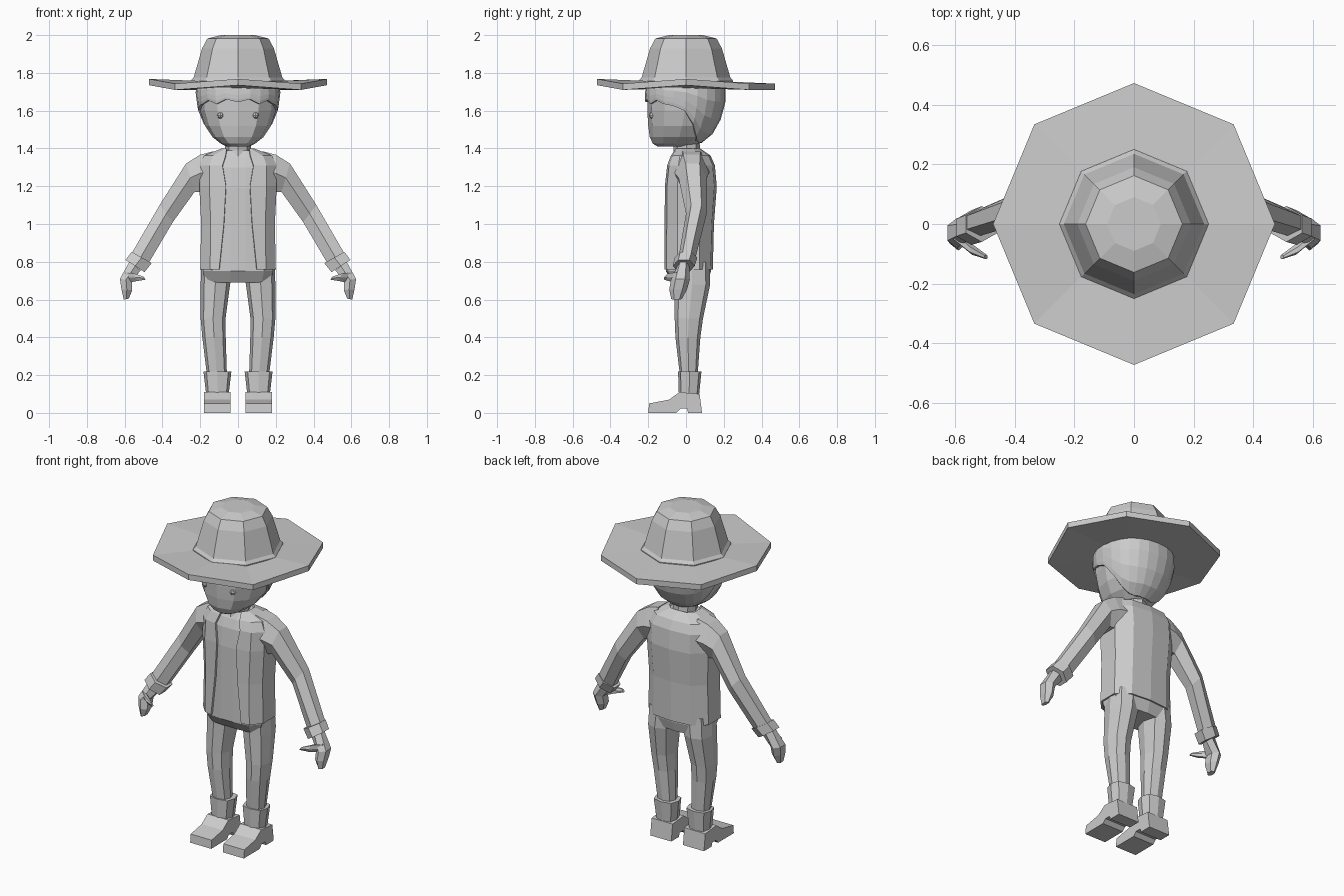
import bpy, bmesh, math

grey = bpy.data.materials.new("plain grey")
grey.diffuse_color = (0.6, 0.6, 0.6, 1)


def loft(name, rings, closed=True, caps=True, mirror=False, solid=0):
    """Skin a list of equally long point rings."""
    bm = bmesh.new()
    vs = [[bm.verts.new(p) for p in r] for r in rings]
    n = len(rings[0])
    for a, b in zip(vs, vs[1:]):
        for i in range(n if closed else n - 1):
            j = (i + 1) % n
            bm.faces.new((a[i], a[j], b[j], b[i]))
    if caps:
        bm.faces.new(vs[0][::-1])
        bm.faces.new(vs[-1])
    bmesh.ops.recalc_face_normals(bm, faces=bm.faces)
    me = bpy.data.meshes.new(name)
    bm.to_mesh(me)
    bm.free()
    me.materials.append(grey)
    ob = bpy.data.objects.new(name, me)
    bpy.context.collection.objects.link(ob)
    if solid:
        m = ob.modifiers.new("thickness", 'SOLIDIFY')
        m.thickness = solid
    if mirror:
        ob.modifiers.new("mirror", 'MIRROR')
    return ob


def sgn_pow(v, e):
    return math.copysign(abs(v) ** e, v)


def oval(z, cx, cy, rx, ry, n=8, e=1.0):
    """Horizontal ring, first point at the front."""
    return [(cx + rx * sgn_pow(round(math.sin(2 * math.pi * i / n), 6), e),
             cy - ry * sgn_pow(round(math.cos(2 * math.pi * i / n), 6), e), z)
            for i in range(n)]


def limb(name, stations, n=6):
    """Tube through outer/inner outline pairs (x, z, x, z), depth centre y and half depth."""
    rings = []
    for xo, zo, xi, zi, y, ry in stations:
        cx, cz, ux, uz = (xo + xi) / 2, (zo + zi) / 2, (xo - xi) / 2, (zo - zi) / 2
        ring = []
        for i in range(n):
            a = 2 * math.pi * i / n
            s, c = math.sin(a) / math.sin(math.pi / 3 if n == 6 else math.pi / 2), math.cos(a)
            ring.append((cx + ux * s, y + ry * c, cz + uz * s))
        rings.append(ring)
    return loft(name, rings, mirror=True)


# Hat: gently wavy eight-sided brim and tapered crown
def brim_ring(r, z, lift):
    return [(x, y, z + (lift if i in (0, 2, 6) else 0))
            for i, (x, y, _) in enumerate(oval(0, 0, 0, r, r))]


loft("hat_brim", [brim_ring(0.2, 1.72, 0), brim_ring(0.472, 1.71, 0.025),
                  brim_ring(0.472, 1.743, 0.025), brim_ring(0.2, 1.755, 0)])
loft("hat_crown", [oval(z, 0, 0, r, r) for r, z in
                   [(0.25, 1.74), (0.25, 1.758), (0.235, 1.775), (0.19, 1.93),
                    (0.162, 1.982), (0.09, 2.0)]])

# Head: profile of z, half width, front y, back y
HEAD = [(1.41, 0.06, -0.15, 0.03), (1.425, 0.09, -0.175, 0.07), (1.46, 0.135, -0.192, 0.12),
        (1.52, 0.175, -0.2, 0.16), (1.6, 0.2, -0.205, 0.19), (1.7, 0.212, -0.205, 0.205),
        (1.78, 0.19, -0.19, 0.19)]
loft("head", [oval(z, 0, (f + b) / 2, w, (b - f) / 2, 12, 0.88) for z, w, f, b in HEAD])


def head_size(z):
    for lo, hi in zip(HEAD, HEAD[1:]):
        if z <= hi[0]:
            t = (z - lo[0]) / (hi[0] - lo[0])
            return [p + (q - p) * t for p, q in zip(lo[1:], hi[1:])]


# Hair: shell over the head whose lower edge depends on direction
HAIRLINE = [1.645, 1.66, 1.635, 1.655, 1.635, 1.625, 1.60, 1.53, 1.465, 1.44, 1.432, 1.432, 1.43]
N = 24
rows = []
for t, grow in [(0, 1.06), (0.3, 1.06), (0.6, 1.06), (0.85, 1.06), (1, 1.05), (1, 0.96)]:
    row = []
    for i in range(N):
        z = 1.74 + (HAIRLINE[min(i, N - i)] - 1.74) * t
        w, f, b = head_size(z)
        row.append(oval(z, 0, (f + b) / 2, w * grow, (b - f) / 2 * grow, N, 0.9)[i])
    rows.append(row)
loft("hair", rows, caps=False)

# Eyes: small beads
R = 0.018
loft("eyes", [oval(1.575 + R * math.sin(a), 0.093, -0.178, R * math.cos(a), R * math.cos(a))
              for a in (-1.4, -0.7, 0, 0.7, 1.4)], mirror=True)

# Neck
loft("neck", [oval(1.34, 0, 0.01, 0.085, 0.085), oval(1.39, 0, 0.005, 0.068, 0.07),
              oval(1.46, 0, 0.0, 0.07, 0.07)])


# Torso: shirt inside an open jacket
def half_section(z, edge, hx, yf, yb):
    return [(edge, yf, z), (0.74 * hx, yf * 0.9, z), (hx, yf * 0.4, z),
            (hx, yb * 0.5, z), (0.62 * hx, yb * 0.92, z), (0, yb, z)]


def section(*a):
    h = half_section(*a)
    return h + [(-x, y, z) for x, y, z in h[-2::-1]]


TORSO = [(0.76, 0.10, 0.2, -0.115, 0.142), (1.0, 0.075, 0.195, -0.113, 0.148),
         (1.2, 0.064, 0.205, -0.112, 0.163), (1.31, 0.082, 0.205, -0.1, 0.153),
         (1.362, 0.066, 0.18, -0.08, 0.13), (1.4, 0.06, 0.085, -0.055, 0.075)]
loft("jacket", [section(*r) for r in TORSO], closed=False, caps=False, solid=0.012)
shirt = [(0.69, 0.04, 0.17, -0.065, 0.115)] + [
    (z - 0.01, 0.04, w * 0.93, f * 0.93, b * 0.93) for z, e, w, f, b in TORSO]
loft("shirt_and_hips", [section(*r) for r in shirt])

# Sleeves, cuffs, hands and thumbs
limb("sleeves", [(0.13, 1.385, 0.15, 1.17, 0.03, 0.095), (0.2, 1.367, 0.2, 1.17, 0.03, 0.09),
                 (0.275, 1.32, 0.23, 1.17, 0.035, 0.075), (0.415, 1.10, 0.345, 1.01, 0.055, 0.055),
                 (0.56, 0.85, 0.475, 0.79, 0.005, 0.045)])
limb("cuffs", [(0.563, 0.853, 0.457, 0.793, -0.0, 0.06), (0.595, 0.81, 0.495, 0.745, -0.012, 0.058)])
limb("hands", [(0.575, 0.8, 0.515, 0.755, -0.015, 0.032), (0.625, 0.71, 0.56, 0.70, -0.03, 0.05),
               (0.617, 0.655, 0.56, 0.65, -0.042, 0.047), (0.605, 0.6, 0.578, 0.605, -0.05, 0.028)])
limb("thumbs", [(0.605, 0.745, 0.575, 0.69, -0.04, 0.022), (0.55, 0.738, 0.535, 0.698, -0.085, 0.018),
                (0.5, 0.722, 0.49, 0.705, -0.11, 0.008)])

# Trouser legs
loft("legs", [oval(z, cx, cy, rx, ry, 8, 0.8) for z, cx, cy, rx, ry in
              [(0.8, 0.108, 0.03, 0.085, 0.095), (0.68, 0.12, 0.033, 0.078, 0.095),
               (0.5, 0.132, 0.015, 0.066, 0.075), (0.4, 0.127, 0.01, 0.062, 0.066),
               (0.18, 0.11, 0.015, 0.052, 0.045)]], mirror=True)

# Boots: flared shaft, and a foot cut from a side profile
loft("boot_shafts", [oval(z, 0.109, cy, rx, ry, 8, 0.7) for z, cy, rx, ry in
                     [(0.22, 0.02, 0.074, 0.062), (0.1, 0.016, 0.06, 0.054),
                      (0.06, 0.016, 0.06, 0.054)]], mirror=True)
FOOT = [(-0.2, 0), (-0.05, 0), (-0.03, 0.022), (0.005, 0.022), (0.012, 0), (0.085, 0),
        (0.072, 0.1), (-0.035, 0.11), (-0.09, 0.07), (-0.195, 0.05)]
loft("boot_feet", [[(0.109 + s * 0.07, y, z) for y, z in FOOT] for s in (-1, 1)], mirror=True)
